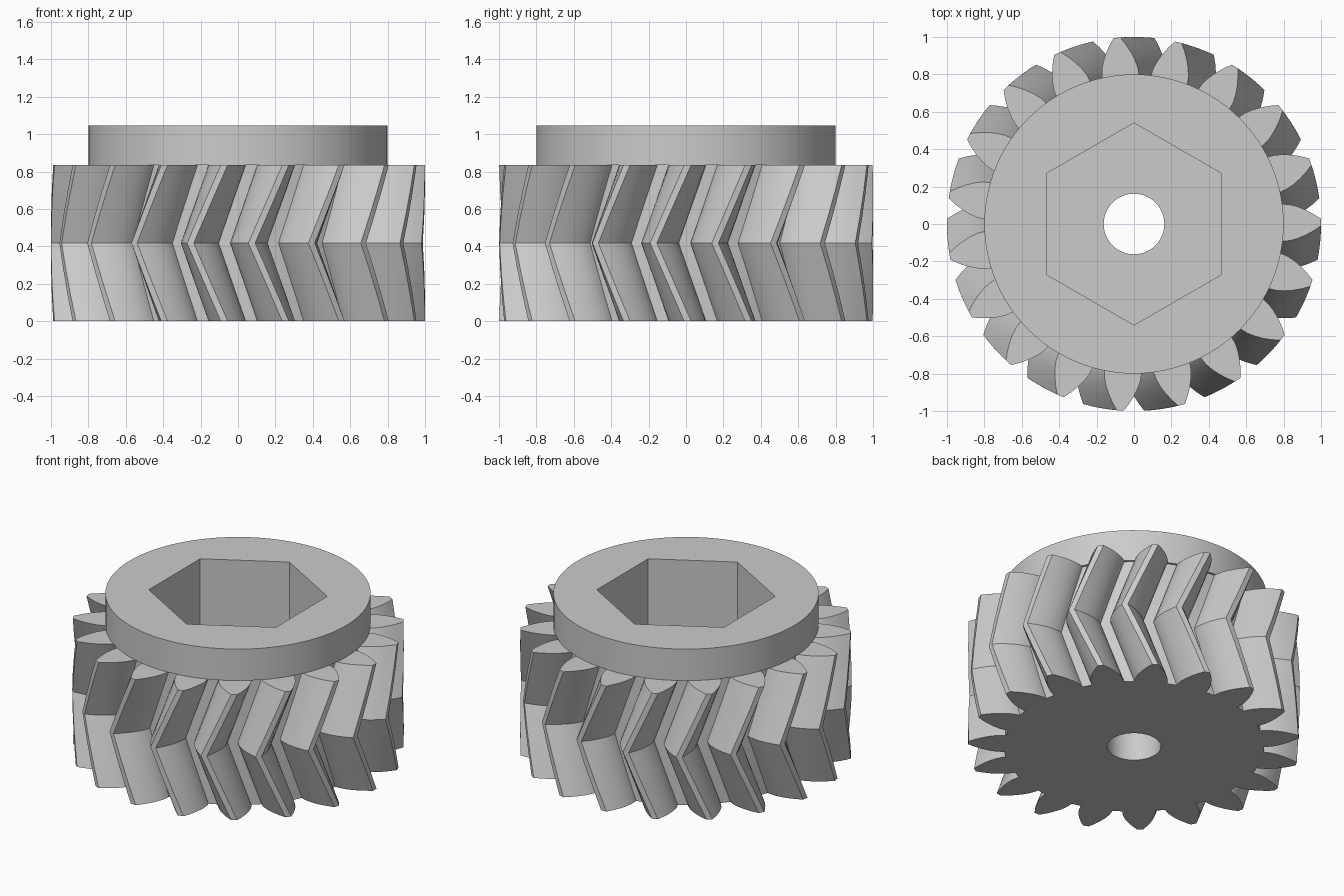
import bpy
import bmesh
import math

cube = bpy.data.objects.get("Cube")
if cube:
    bpy.data.objects.remove(cube, do_unlink=True)

TEETH = 19
TIP_R, BASE_R, ROOT_R = 1.0, 0.8, 0.785
GEAR_H, TOTAL_H = 0.835, 1.045
TWIST = math.radians(200 / TEETH)      # rotation of each half of the chevron
SLICES = 3                             # rings per half
STEPS = 6                              # points per tooth flank

grey = bpy.data.materials.new("light_grey")
grey.use_nodes = True
grey.diffuse_color = (0.6, 0.6, 0.6, 1)
grey.node_tree.nodes["Principled BSDF"].inputs["Base Color"].default_value = (0.6, 0.6, 0.6, 1)


def make_object(name, bm):
    bmesh.ops.recalc_face_normals(bm, faces=bm.faces)
    mesh = bpy.data.meshes.new(name)
    bm.to_mesh(mesh)
    bm.free()
    mesh.materials.append(grey)
    obj = bpy.data.objects.new(name, mesh)
    bpy.context.collection.objects.link(obj)
    return obj


def loft(name, rings):
    """Closed solid through rings of equal point count."""
    bm = bmesh.new()
    loops = [[bm.verts.new(p) for p in ring] for ring in rings]
    n = len(loops[0])
    for low, high in zip(loops, loops[1:]):
        for i in range(n):
            j = (i + 1) % n
            bm.faces.new((low[i], low[j], high[j], high[i]))
    bm.faces.new(loops[0][::-1])
    bm.faces.new(loops[-1])
    return make_object(name, bm)


def prism(name, radius, sides, z0, z1, turn=0.0):
    angles = [turn + math.tau * i / sides for i in range(sides)]
    return loft(name, [[(radius * math.cos(a), radius * math.sin(a), z) for a in angles]
                       for z in (z0, z1)])


def involute(radius):
    """Angle swept by an involute between the base circle and a radius."""
    a = math.acos(min(1.0, BASE_R / radius))
    return math.tan(a) - a


# One tooth as (radius, angle) points, then repeated around the gear
pitch_r = TIP_R / (1 + 2 / TEETH)
half_base = math.pi / (2 * TEETH) + involute(pitch_r)
flank = [(ROOT_R, half_base)]
for k in range(STEPS):
    r = BASE_R + (TIP_R - BASE_R) * k / (STEPS - 1)
    flank.append((r, half_base - involute(r)))
tooth = [(r, -a) for r, a in flank] + flank[::-1]
profile = [(r, a + math.tau * t / TEETH) for t in range(TEETH) for r, a in tooth]

# Herringbone gear body: the profile turns one way, then back
rings = []
for s in range(2 * SLICES + 1):
    share = abs(s / SLICES - 1)        # 1 at both ends, 0 in the middle
    turn = math.pi / 2 + TWIST * (share - 0.5)
    z = GEAR_H * s / (2 * SLICES)
    rings.append([(r * math.cos(a + turn), r * math.sin(a + turn), z) for r, a in profile])
gear = loft("herringbone_gear", rings)

# Round hub on top
hub = prism("hub", BASE_R, 96, GEAR_H, TOTAL_H)

# Cutters for the hexagonal socket and the shaft bore
socket = prism("socket_cutter", 0.54, 6, 0.4, 1.3, math.pi / 2)
bore = prism("bore_cutter", 0.162, 64, -0.3, 1.4)

for obj in (gear, hub):
    bpy.ops.object.select_all(action="DESELECT")
    obj.select_set(True)
    bpy.context.view_layer.objects.active = obj
    for cutter in (socket, bore):
        mod = obj.modifiers.new(cutter.name, "BOOLEAN")
        mod.operation = "DIFFERENCE"
        mod.solver = "EXACT"
        mod.object = cutter
        bpy.ops.object.modifier_apply(modifier=mod.name)
    bpy.ops.object.shade_smooth_by_angle(angle=math.radians(25))

for cutter in (socket, bore):
    bpy.data.objects.remove(cutter, do_unlink=True)
